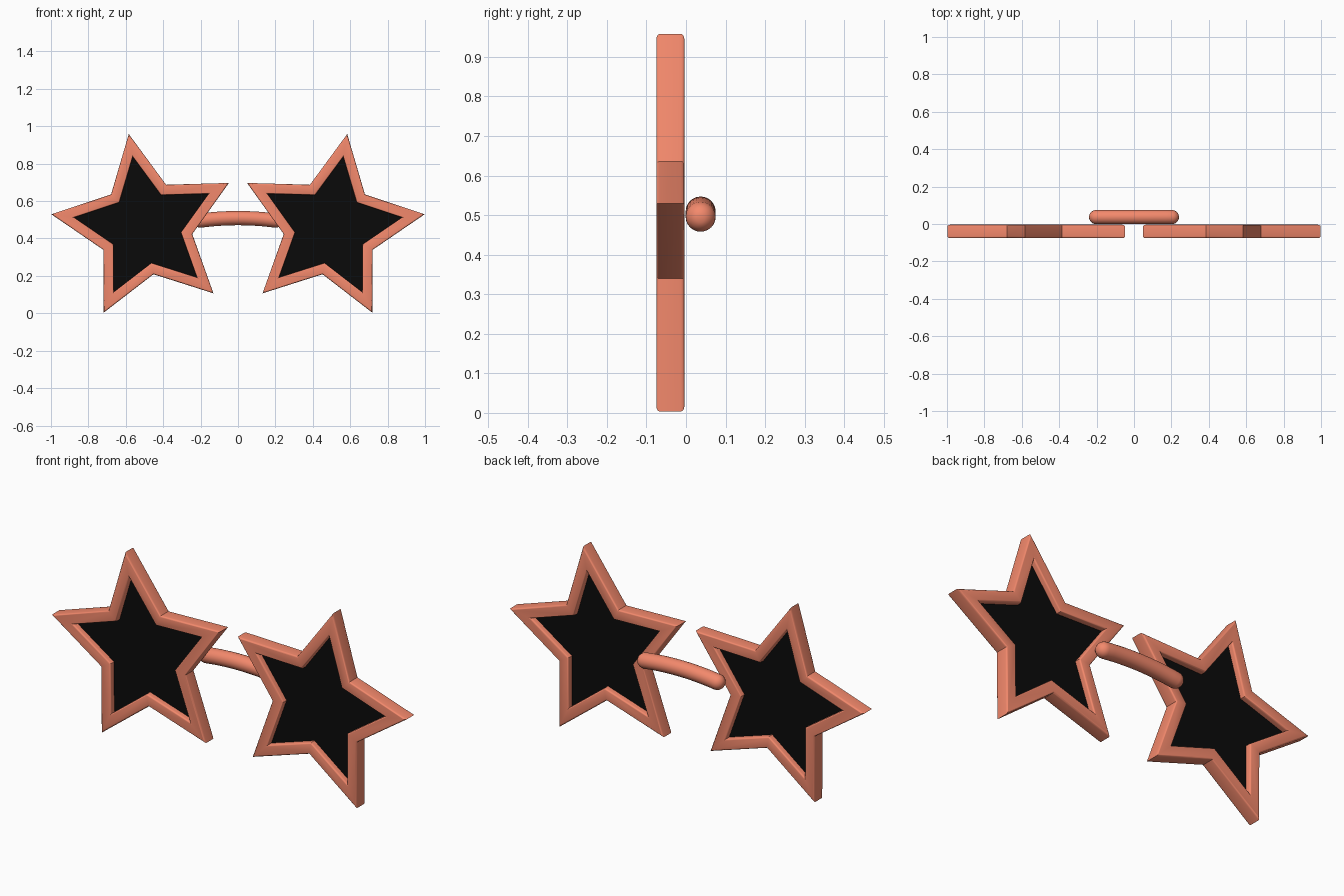
import bpy, bmesh, math
from mathutils import Vector

if "Cube" in bpy.data.objects:
    bpy.data.objects.remove(bpy.data.objects["Cube"])

CX, CZ = 0.496, 0.459        # star centre
R_TIP, R_NOTCH = 0.507, 0.254
HOLE = 0.757                 # hole size relative to the outline
Y0, Y1 = -0.075, -0.004      # frame front and back


def material(name, color):
    m = bpy.data.materials.new(name)
    m.diffuse_color = (*color, 1)
    m.use_nodes = True
    m.node_tree.nodes["Principled BSDF"].inputs["Base Color"].default_value = m.diffuse_color
    return m


coral = material("coral", (0.9, 0.25, 0.15))
black = material("black", (0.003, 0.003, 0.003))


def finish(bm, name, mat, angle=35):
    bmesh.ops.recalc_face_normals(bm, faces=bm.faces)
    mesh = bpy.data.meshes.new(name)
    bm.to_mesh(mesh)
    bm.free()
    ob = bpy.data.objects.new(name, mesh)
    bpy.context.collection.objects.link(ob)
    mesh.materials.append(mat)
    bpy.ops.object.select_all(action='DESELECT')
    ob.select_set(True)
    bpy.context.view_layer.objects.active = ob
    bpy.ops.object.shade_smooth_by_angle(angle=math.radians(angle))
    return ob


def star_ring(bm, side, scale, y):
    ring = []
    for i in range(10):
        a = math.radians(80 + 36 * i)
        r = scale * (R_NOTCH if i % 2 else R_TIP)
        ring.append(bm.verts.new((side * (CX + r * math.cos(a)), y, CZ + r * math.sin(a))))
    return ring


def bridge(bm, a, b):
    n = len(a)
    for i in range(n):
        bm.faces.new((a[i], a[(i + 1) % n], b[(i + 1) % n], b[i]))


def rounded_section(bs=0.03, by=0.009, steps=3):
    # rounded rectangle in (star scale, y)
    pts = []
    corners = ((1 - bs, Y1 - by, 0), (HOLE + bs, Y1 - by, 90),
               (HOLE + bs, Y0 + by, 180), (1 - bs, Y0 + by, 270))
    for s, y, start in corners:
        for k in range(steps + 1):
            a = math.radians(start + 90 * k / steps)
            pts.append((s + bs * math.cos(a), y + by * math.sin(a)))
    return pts


for side, label in ((-1, "left"), (1, "right")):
    # star rim: rounded section carried round the star outline
    bm = bmesh.new()
    rings = [star_ring(bm, side, s, y) for s, y in rounded_section()]
    for i in range(len(rings)):
        bridge(bm, rings[i], rings[(i + 1) % len(rings)])
    finish(bm, label + "_star_frame", coral)

    # dark lens held in the middle of the rim
    bm = bmesh.new()
    mid = (Y0 + Y1) / 2
    front = star_ring(bm, side, HOLE + 0.02, mid - 0.006)
    back = star_ring(bm, side, HOLE + 0.02, mid + 0.006)
    bm.faces.new(front)
    bm.faces.new(back)
    bridge(bm, front, back)
    finish(bm, label + "_lens", black)

# nose bridge: gently arched tube with round ends
RB, HALF, SEG = 0.038, 0.24, 24
stations = []
for k in range(1, 7):
    a = math.radians(90 * k / 6)
    stations.append((-HALF + RB * (1 - math.cos(a)), RB * math.sin(a)))
inner = HALF - RB
stations += [(-inner + 2 * inner * k / 12, RB) for k in range(1, 12)]
stations += [(-x, r) for x, r in reversed(stations[:6])]


def arch(x):
    return Vector((x, 0.037, 0.509 - 0.013 * (x / 0.2) ** 2))


bm = bmesh.new()
rings = []
for x, r in stations:
    slope = -0.026 * x / 0.04
    up = Vector((-slope, 0, 1)).normalized()
    ring = []
    for j in range(SEG):
        a = 2 * math.pi * j / SEG
        ring.append(bm.verts.new(arch(x) + r * (up * math.sin(a) + Vector((0, math.cos(a), 0)))))
    rings.append(ring)
for a, b in zip(rings, rings[1:]):
    bridge(bm, a, b)
bm.faces.new(rings[0])
bm.faces.new(rings[-1])
finish(bm, "nose_bridge", coral, 60)
